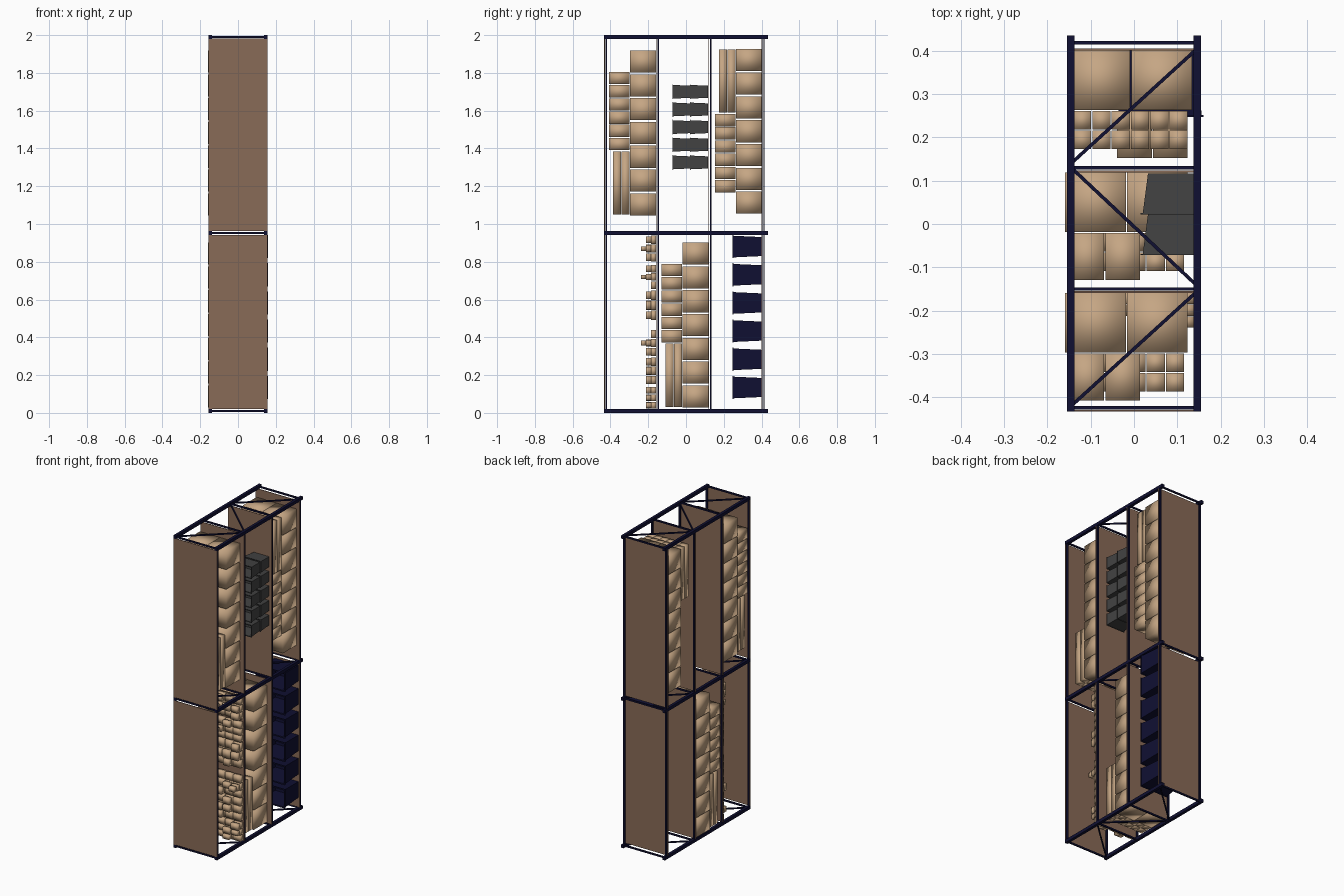
import bpy, bmesh, math, random
from mathutils import Matrix, Vector

if "Cube" in bpy.data.objects:
    bpy.data.objects.remove(bpy.data.objects["Cube"])

random.seed(4)

def material(name, rgb):
    m = bpy.data.materials.new(name)
    m.diffuse_color = (*rgb, 1)
    m.use_nodes = True
    m.node_tree.nodes["Principled BSDF"].inputs["Base Color"].default_value = m.diffuse_color
    return m

CARD = material("cardboard", (0.56, 0.38, 0.23))
WOOD = material("shelf_brown", (0.25, 0.145, 0.095))
NAVY = material("navy_metal", (0.005, 0.005, 0.032))
GREY = material("dark_grey_plastic", (0.055, 0.055, 0.055))

def add_box(bm, x0, x1, y0, y1, z0, z1):
    lo, hi = Vector((x0, y0, z0)), Vector((x1, y1, z1))
    size = hi - lo
    bmesh.ops.create_cube(bm, size=1, matrix=Matrix.Translation((lo + hi) / 2)
                          @ Matrix.Diagonal((abs(size.x), abs(size.y), abs(size.z), 1)))

def add_strut(bm, a, b, w):
    a, b = Vector(a), Vector(b)
    d = b - a
    rot = d.to_track_quat('Z', 'Y').to_matrix().to_4x4()
    bmesh.ops.create_cube(bm, size=1, matrix=Matrix.Translation((a + b) / 2) @ rot
                          @ Matrix.Diagonal((w, w, d.length, 1)))

def finish(bm, name, mat, smooth=False):
    me = bpy.data.meshes.new(name)
    bmesh.ops.recalc_face_normals(bm, faces=bm.faces[:])
    bm.to_mesh(me)
    bm.free()
    me.materials.append(mat)
    for p in me.polygons:
        p.use_smooth = smooth
    ob = bpy.data.objects.new(name, me)
    bpy.context.collection.objects.link(ob)
    return ob

BOARDS = (-0.431, -0.157, 0.121, 0.403)     # shelf positions along y
BAYS = ((0.02, 0.943), (0.963, 1.983))      # lower and upper bay along z
FRAMES = (0.01, 0.953, 1.99)

# Upright frames with cross bars and zigzag braces
for i, z in enumerate(FRAMES):
    bm = bmesh.new()
    for s in (-1, 1):
        add_box(bm, s * 0.155 - s * 0.018, s * 0.155, -0.433, 0.435, z - 0.01, z + 0.01)
    for y in (-0.424, -0.15, 0.13, 0.418):
        add_box(bm, -0.145, 0.145, y - 0.004, y + 0.004, z - 0.005, z + 0.005)
    for a, b in ((-0.42, -0.156), (0.13, -0.142), (0.14, 0.404)):
        add_strut(bm, (-0.145, a, z), (0.145, b, z), 0.008)
    finish(bm, f"upright_frame_{i}", NAVY)

# Shelf boards and their edge beams
for j, (z0, z1) in enumerate(BAYS):
    for i, y in enumerate(BOARDS):
        bm = bmesh.new()
        add_box(bm, -0.155, 0.155, y - 0.002, y + 0.002, z0, z1)
        finish(bm, f"shelf_board_{j}_{i}", WOOD)
        bm = bmesh.new()
        for s in (-1, 1):
            add_box(bm, s * 0.142, s * 0.154, y + 0.006, y + 0.013, z0 - 0.01, z1 + 0.01)
        finish(bm, f"shelf_beams_{j}_{i}", NAVY)

# Large cartons with medium cartons and long cartons stacked on them
def carton_stack(name, floor, z0, flip=False):
    bm = bmesh.new()
    g = 0.0025

    def put(xa, xb, ha, hb, za, zb):
        if flip:
            xa, xb, za, zb = -0.025 - xb, -0.025 - xa, 0.88 - zb, 0.88 - za
        add_box(bm, xa + g / 2, xb - g / 2, floor - hb + g, floor - ha, z0 + za + g, z0 + zb - g)

    for r in range(7):
        for c in range(2):
            x = -0.16 + 0.1425 * c
            put(x, x + 0.1425, 0, 0.14, r * 0.126, r * 0.126 + 0.122)
    for r in range(6):
        for c in range(2):
            x = -0.15 + 0.0825 * c
            put(x, x + 0.0825, 0.14, 0.251, 0.345 + r * 0.07, 0.345 + r * 0.07 + 0.07)
    for layer in range(2):
        for c in range(6):
            x = -0.15 + 0.0445 * c
            put(x, x + 0.0445, 0.14 + layer * 0.045, 0.185 + layer * 0.045, 0.004, 0.343)
    finish(bm, name, CARD, True)

carton_stack("cartons_upper_front", -0.159, 1.043)
carton_stack("cartons_upper_back", 0.401, 1.05, True)
carton_stack("cartons_lower_middle", 0.119, 0.026)

# Loose small parcels, one to three layers high
bm = bmesh.new()
for z0, z1 in ((0.02, 0.14), (0.15, 0.295), (0.30, 0.44), (0.49, 0.65), (0.655, 0.785), (0.80, 0.94)):
    n = 3
    step = (z1 - z0) / n
    for r in range(n):
        for c in range(5):
            x, z = -0.14 + c * 0.058, z0 + r * step
            layers = random.choice((1, 2, 2, 3) if r == 1 else (1, 1, 2))
            for k in range(layers):
                m = 0.002 + 0.005 * k * random.random()
                top = -0.159 - 0.027 * k
                add_box(bm, x + m, x + 0.056 - m, top - 0.026, top, z + m, z + step - m)
finish(bm, "small_parcels", CARD, True)

# Tapered open bins with a thin projecting rim; the opening faces -y
def bin_tray(name, mat, x0, x1, ytop, ybase, z0, z1):
    h, d, w = ybase - ytop, x1 - x0, z1 - z0
    t = 0.03 * h
    bm = bmesh.new()

    def ring(y, inset_back, inset):
        return [bm.verts.new(p) for p in ((x0 + inset_back, y, z0 + inset), (x1 - inset, y, z0 + inset),
                                          (x1 - inset, y, z1 - inset), (x0 + inset_back, y, z1 - inset))]
    rings = [ring(ybase, d * 0.13, w * 0.09), ring(ytop + t, d * 0.04, w * 0.035),
             ring(ytop + t, 0, 0), ring(ytop, 0, 0),
             ring(ytop, d * 0.07, w * 0.07), ring(ybase - t, d * 0.16, w * 0.12)]
    for a, b in zip(rings, rings[1:]):
        for i in range(4):
            bm.faces.new((a[i], a[(i + 1) % 4], b[(i + 1) % 4], b[i]))
    bm.faces.new(rings[0])
    bm.faces.new(rings[-1])
    finish(bm, name, mat)

for i in range(6):
    z = 0.073 + 0.1492 * i
    bin_tray(f"large_bin_{i}", NAVY, -0.045, 0.16, 0.247, 0.4, z, z + 0.123)
for i in range(5):
    z = 1.287 + 0.0935 * i
    for k, y in enumerate((-0.072, 0.022)):
        bin_tray(f"small_bin_{i}_{k}", GREY, 0.015, 0.147, y, y + 0.094, z, z + 0.078)
